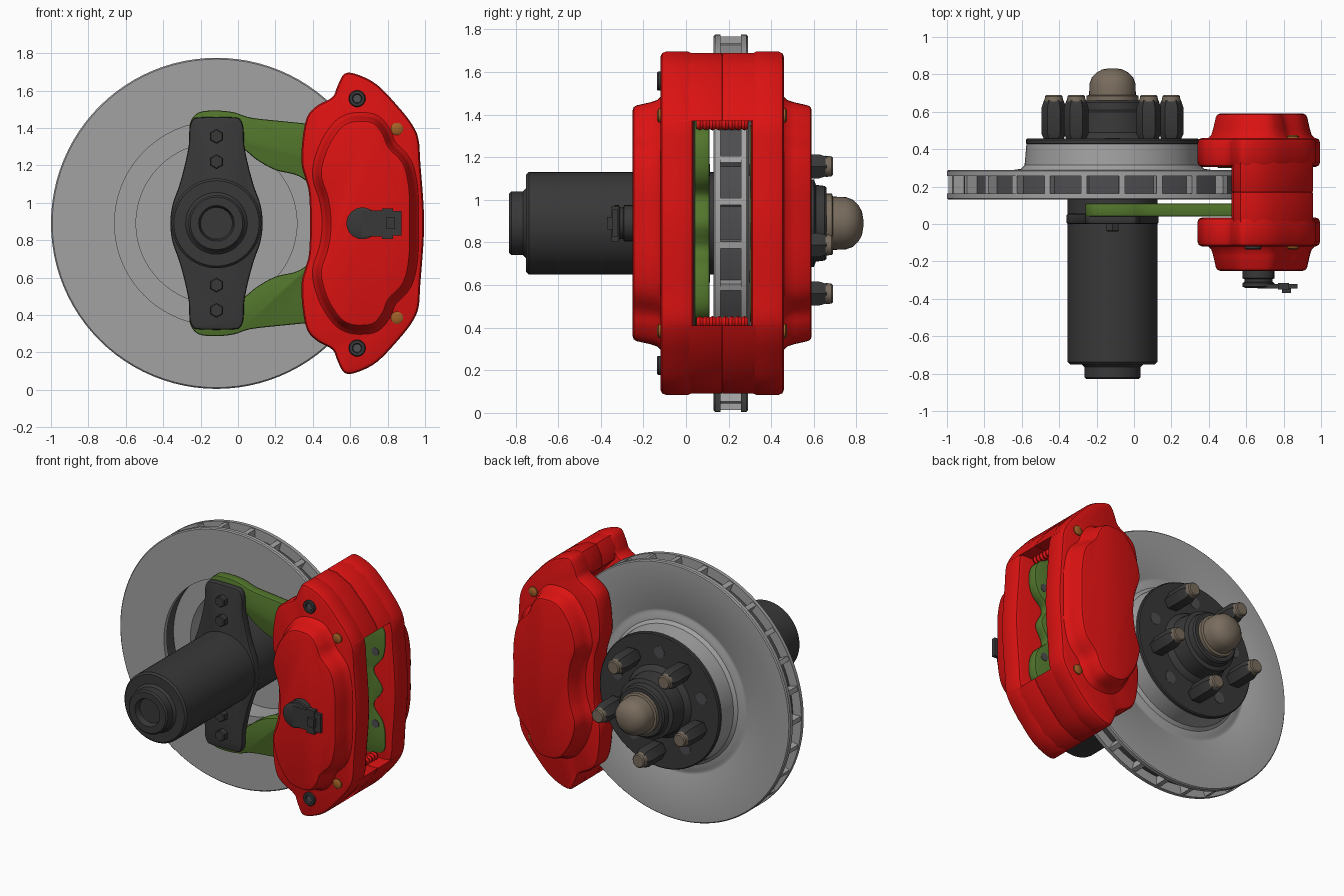
import bpy, bmesh, math
from mathutils import Matrix, Vector

if "Cube" in bpy.data.objects:
    bpy.data.objects.remove(bpy.data.objects["Cube"])

CX, CZ = -0.115, 0.89      # wheel axis
PI = math.pi


def material(name, col):
    m = bpy.data.materials.new(name)
    m.diffuse_color = (*col, 1)
    m.use_nodes = True
    m.node_tree.nodes["Principled BSDF"].inputs["Base Color"].default_value = m.diffuse_color
    return m


RED = material("caliper red", (0.72, 0.006, 0.006))
STEEL = material("disc grey", (0.36, 0.36, 0.36))
DARK = material("dark metal", (0.04, 0.04, 0.04))
CORE = material("vent grey", (0.075, 0.075, 0.08))
GREEN = material("bracket green", (0.085, 0.18, 0.025))
TAN = material("bronze cap", (0.19, 0.15, 0.11))
BRASS = material("brass bolt", (0.36, 0.12, 0.02))


def finish(name, bm, mat):
    bmesh.ops.remove_doubles(bm, verts=bm.verts, dist=1e-5)
    bmesh.ops.recalc_face_normals(bm, faces=bm.faces)
    me = bpy.data.meshes.new(name)
    bm.to_mesh(me)
    bm.free()
    me.materials.append(mat)
    ob = bpy.data.objects.new(name, me)
    bpy.context.collection.objects.link(ob)
    bpy.ops.object.select_all(action='DESELECT')
    ob.select_set(True)
    bpy.context.view_layer.objects.active = ob
    bpy.ops.object.shade_smooth_by_angle(angle=math.radians(35))
    return ob


def lathe(name, prof, mat, x=CX, z=CZ, n=48, closed=False, turn=0.0):
    """Spin (radius, y) points about a y-parallel axis; open profiles are capped."""
    if not closed:
        prof = [(0, prof[0][1])] + prof + [(0, prof[-1][1])]
    bm = bmesh.new()
    rows = []
    for k in range(n):
        a = turn + 2 * PI * k / n
        rows.append([bm.verts.new((x + r * math.cos(a), y, z + r * math.sin(a))) for r, y in prof])
    m = len(prof)
    for k in range(n):
        A, B = rows[k], rows[(k + 1) % n]
        for i in range(m if closed else m - 1):
            j = (i + 1) % m
            if prof[i][0] == 0 and prof[j][0] == 0:
                continue
            if prof[i][0] == 0:
                bm.faces.new((A[i], A[j], B[j]))
            elif prof[j][0] == 0:
                bm.faces.new((A[i], A[j], B[i]))
            else:
                bm.faces.new((A[i], A[j], B[j], B[i]))
    return finish(name, bm, mat)


def mirrored(half):
    """Half outline (x, height above axis) -> full closed outline."""
    low = [(x, CZ - d) for x, d in reversed(half) if d > 1e-6]
    return [(x, CZ + d) for x, d in half] + low


def smooth(pts, k=4):
    """Closed Catmull-Rom curve."""
    P = [Vector(p) for p in pts]
    n, out = len(P), []
    for i in range(n):
        a, b, c, d = P[i - 1], P[i], P[(i + 1) % n], P[(i + 2) % n]
        for s in range(k):
            t = s / k
            out.append(0.5 * (2 * b + (c - a) * t + (2 * a - 5 * b + 4 * c - d) * t * t
                              + (3 * b - a - 3 * c + d) * t ** 3))
    return out


def loft(name, pts, rings, mat):
    """Stack an xz outline along y; rings are (y, inset)."""
    P = [Vector(p) for p in pts]
    n = len(P)
    area = sum(P[i - 1].x * P[i].y - P[i].x * P[i - 1].y for i in range(n))
    sgn = 1 if area > 0 else -1
    nor = []
    for i in range(n):
        t = (P[i] - P[i - 1]).normalized() + (P[(i + 1) % n] - P[i]).normalized()
        t.normalize()
        nor.append(Vector((-t.y, t.x)) * sgn)
    bm = bmesh.new()
    R = [[bm.verts.new((p.x + q.x * ins, y, p.y + q.y * ins)) for p, q in zip(P, nor)]
         for y, ins in rings]
    for A, B in zip(R, R[1:]):
        for i in range(n):
            bm.faces.new((A[i - 1], A[i], B[i], B[i - 1]))
    bm.faces.new(R[0])
    bm.faces.new(R[-1])
    return finish(name, bm, mat)


def slab(y0, y1, b):
    return [(y0, b), (y0 + b * .3, b * .3), (y0 + b, 0), (y1 - b, 0), (y1 - b * .3, b * .3), (y1, b)]


def box(bm, x0, x1, y0, y1, z0, z1, rot=None):
    vs = bmesh.ops.create_cube(bm, size=1)['verts']
    for v in vs:
        v.co = Vector(((x0 + x1) / 2 + v.co.x * (x1 - x0), (y0 + y1) / 2 + v.co.y * (y1 - y0),
                       (z0 + z1) / 2 + v.co.z * (z1 - z0)))
        if rot is not None:
            v.co = rot @ v.co


# Vented disc: front ring, rear ring with hat, dark core, vanes
lathe("disc_front_ring", [(.545, .13), (.878, .13), (.885, .137), (.885, .162), (.545, .162)],
      STEEL, n=96, closed=True)
lathe("disc_rear_ring_and_hat", [(.885, .257), (.885, .283), (.878, .29), (.57, .29), (.558, .283),
      (.54, .283), (.525, .29), (.49, .295), (.47, .315), (.46, .43), (0, .43), (0, .41),
      (.43, .41), (.43, .257)], STEEL, n=96, closed=True)
lathe("disc_vent_core", [(.56, .155), (.82, .155), (.82, .265), (.56, .265)], CORE, n=96, closed=True)
bm = bmesh.new()
for k in range(27):
    M = Matrix.Translation((CX, 0, CZ)) @ Matrix.Rotation(2 * PI * (k + .5) / 27, 4, 'Y')
    box(bm, .78, .878, .155, .265, -.016, .016, M)
finish("disc_vanes", bm, STEEL)

# Hub flange, hub barrel and cap
lathe("hub_flange", [(.455, .425), (.462, .43), (.462, .45), (.455, .457)], DARK, n=64)
lathe("hub_barrel", [(.25, .45), (.24, .47), (.215, .49), (.205, .6), (.18, .61), (.175, .65),
                     (.165, .66)], DARK)
lathe("hub_cap", [(.14, .655), (.14, .685), (.125, .69), (.123, .75), (.11, .785), (.085, .81),
                  (.055, .826), (.02, .832)], TAN, n=32)
for k in range(5):
    a = math.radians(54 + 72 * k)
    x, z = CX + .33 * math.cos(a), CZ + .33 * math.sin(a)
    lathe("lug_nut", [(.05, .45), (.065, .48), (.065, .625), (.052, .662)], DARK, x, z, 6)
    lathe("stud_tip", [(.05, .655), (.047, .683), (.04, .69)], TAN, x, z, 16)
    a += PI / 5
    lathe("flange_hole", [(.04, .45), (.04, .459)], CORE,
          CX + .34 * math.cos(a), CZ + .34 * math.sin(a), 20)

# Axle housing with recessed end
lathe("axle_housing", [(.085, -.79), (.095, -.83), (.14, -.83), (.15, -.82), (.15, -.765),
                       (.165, -.75), (.228, -.75), (.24, -.738), (.24, .415)], DARK, n=64)

# Mounting plate on the axle and its bolts
q = [(.247, 0), (.235, .1), (.2, .2), (.17, .31), (.148, .42), (.145, .5), (.13, .55), (.09, .567)]
half = [(CX + x, d) for x, d in q] + [(CX - x, d) for x, d in reversed(q)]
loft("mounting_plate", smooth(mirrored(half)), slab(0, .055, .012), DARK)
for d in (.465, .33, -.33, -.465):
    lathe("plate_bolt", [(.034, -.04), (.04, -.034), (.04, .02)], DARK, CX, CZ + d, 6, turn=PI / 6)

# Green caliper bracket
arm = [(.85, 0), (.80, .12), (.87, .2), (.90, .28), (.89, .4), (.80, .47), (.6, .51), (.4, .53),
       (.25, .545), (.07, .565), (-.02, .593), (-.115, .603), (-.21, .593), (-.255, .54),
       (-.245, .48), (-.12, .44), (.02, .40), (.1, .34), (.2, .285), (.33, .25), (.42, .16), (.45, 0)]
loft("caliper_bracket", smooth(mirrored(arm)), slab(.04, .11, .01), GREEN)
# rear pad backing plate inside the caliper
pad = [(.9, 0), (.83, .12), (.90, .22), (.92, .34), (.89, .44), (.7, .46), (.55, .42), (.45, .25), (.47, 0)]
loft("pad_backing", smooth(mirrored(pad)), slab(.3, .315, .003), GREEN)
for s in (-1, 1):
    lathe("pad_hole", [(.028, .297), (.028, .305)], CORE, .845, CZ + s * .25, 20)
    lathe("bracket_hole", [(.028, .1), (.028, .113)], CORE, .83, CZ + s * .25, 20)

# Caliper: two side plates with raised covers, mirrored about y = 0.17
body = [(.995, 0), (.99, .13), (.975, .32), (.965, .45), (.93, .53), (.86, .62), (.745, .74),
        (.64, .795), (.57, .8), (.53, .73), (.505, .675), (.425, .63), (.37, .57), (.345, .45),
        (.34, .32), (.36, .24), (.38, .16), (.385, 0)]
cover = [(.925, 0), (.922, .18), (.89, .32), (.81, .41), (.78, .48), (.73, .54), (.66, .553),
         (.595, .545), (.54, .51), (.48, .42), (.445, .32), (.44, .24), (.475, .13), (.49, 0)]
cover_rings = [(-.25, .022), (-.245, .008), (-.232, 0), (-.17, -.014), (-.135, -.025), (-.115, -.045)]
for side, f in (("front", lambda y: y), ("rear", lambda y: .34 - y)):
    loft("caliper_plate_" + side, smooth(mirrored(body)),
         [(f(y), i) for y, i in slab(-.12, .035, .025)], RED)
    loft("caliper_cover_" + side, smooth(mirrored(cover)), [(f(y), i) for y, i in cover_rings], RED)
    for s in (-1, 1):
        lathe("bleed_bolt", [(.022, f(-.135)), (.033, f(-.128)), (.033, f(-.1))], BRASS,
              .85, CZ + s * .505, 20)
        # socket bolts on the front ears
        if side == "front":
            lathe("socket_bolt", [(.022, -.122), (.026, -.137), (.04, -.137), (.045, -.13),
                                  (.045, -.1)], DARK, .637, CZ + s * .667, 24)
            lathe("bolt_socket", [(.023, -.126), (.023, -.12)], CORE, .637, CZ + s * .667, 6)

# Bridges over the disc edge, split at the middle seam
bridge = [(.957, .48), (.93, .53), (.86, .62), (.745, .74), (.64, .795), (.57, .8), (.53, .73),
          (.522, .655), (.565, .61), (.62, .545), (.665, .48)]
for s in (-1, 1):
    pts = [(x, CZ + s * d) for x, d in bridge]
    for y0, y1 in ((-.085, .17), (.17, .425)):
        loft("caliper_bridge", pts, slab(y0, y1, .006), RED)
    # ribbed sleeve inside the window
    ribs = [(.03 if i % 2 else .022, .05 + .24 * i / 16) for i in range(17)]
    lathe("bridge_sleeve", ribs, RED, .85, CZ + s * .465, 16)

# Hose fitting and plug on the front cover
lathe("hose_fitting", [(.07, -.342), (.085, -.335), (.085, -.315), (.075, -.31), (.075, -.295),
                       (.085, -.29), (.085, -.24)], DARK, .665, CZ, 32)
bm = bmesh.new()
box(bm, .66, .80, -.345, -.32, CZ - .07, CZ + .07)
box(bm, .77, .83, -.35, -.315, CZ - .085, CZ + .08)
box(bm, .82, .875, -.345, -.32, CZ - .065, CZ + .065)
box(bm, .79, .84, -.37, -.34, CZ - .03, CZ + .03)
finish("fitting_plug", bm, DARK)
